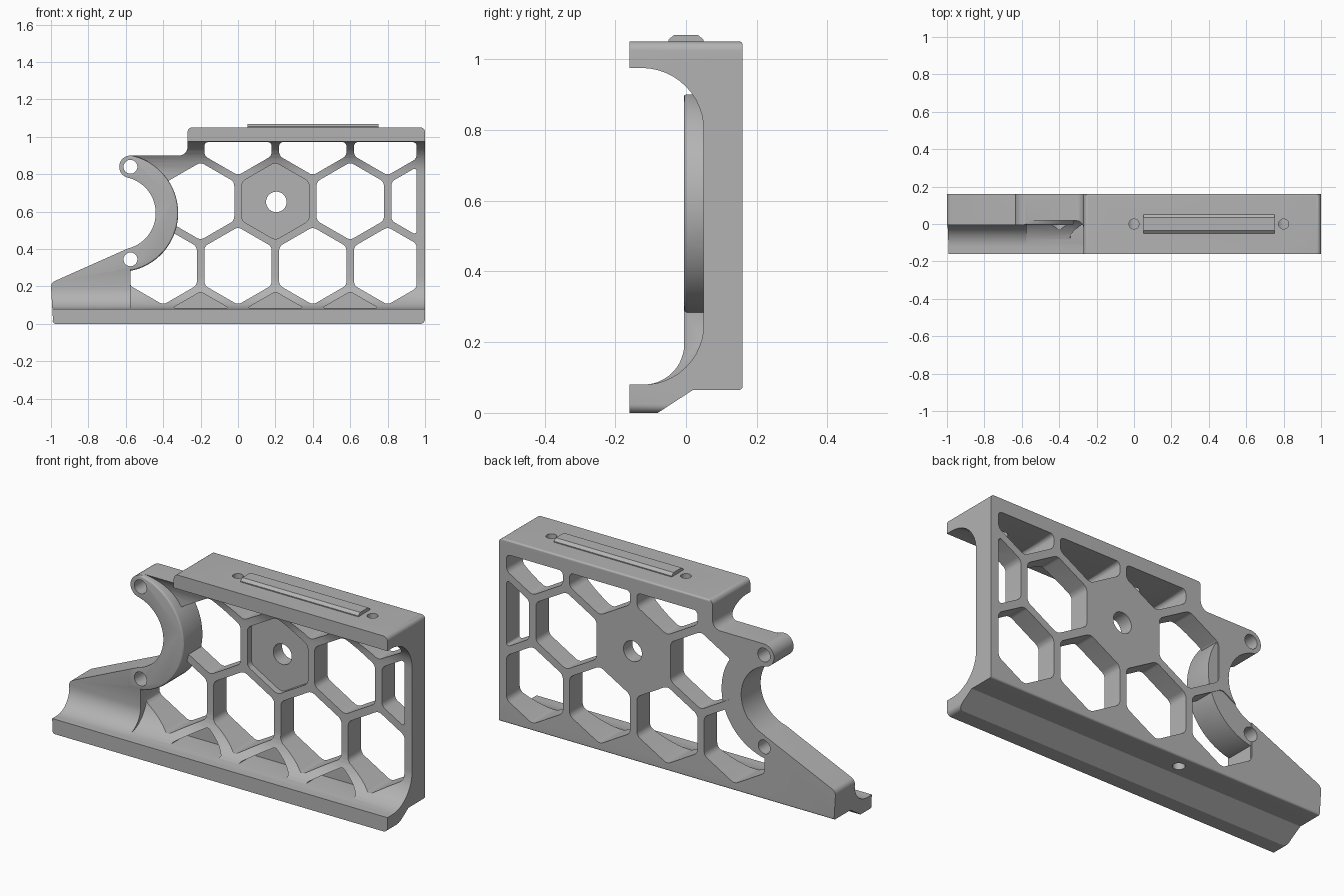
import bpy, bmesh
from math import sin, cos, radians, sqrt
from mathutils import Vector

if "Cube" in bpy.data.objects:
    bpy.data.objects.remove(bpy.data.objects["Cube"])

grey = bpy.data.materials.new("plain_grey")
grey.use_nodes = True
grey.diffuse_color = (0.45, 0.45, 0.45, 1)
grey.node_tree.nodes["Principled BSDF"].inputs["Base Color"].default_value = (0.45, 0.45, 0.45, 1)


def arc(cx, cy, r, a, b, n=32):
    """Points on a circular arc, in degrees."""
    return [(cx + r * cos(radians(a + (b - a) * i / n)),
             cy + r * sin(radians(a + (b - a) * i / n))) for i in range(n + 1)]


def rounded(pts, default=0.0, n=6):
    """Replace corners by circular fillets; a third value is the tangent length."""
    out = []
    for i, p in enumerate(pts):
        t = p[2] if len(p) > 2 else default
        P = Vector(p[:2])
        A, B = Vector(pts[i - 1][:2]) - P, Vector(pts[(i + 1) % len(pts)][:2]) - P
        t = min(t, 0.48 * A.length, 0.48 * B.length) if default else t
        if t <= 0:
            out.append(tuple(P))
            continue
        w = sin(A.angle(B) / 2)
        A, B = P + A.normalized() * t, P + B.normalized() * t
        for k in range(n + 1):
            s = k / n
            c = ((1 - s) ** 2, 2 * s * (1 - s) * w, s * s)
            out.append(tuple((A * c[0] + P * c[1] + B * c[2]) / sum(c)))
    return out


def clip(pts, axis, limit, sign):
    """Keep the side of a polygon where sign * coordinate <= sign * limit."""
    out = []
    for i, q in enumerate(pts):
        p = pts[i - 1]
        dp, dq = sign * (p[axis] - limit), sign * (q[axis] - limit)
        if dp * dq < 0:
            f = dp / (dp - dq)
            out.append((p[0] + f * (q[0] - p[0]), p[1] + f * (q[1] - p[1])))
        if dq <= 0:
            out.append(q)
    return out


def prism(name, loops, axis, a, b, bevel=0.0):
    """Extrude 2D outlines along an axis from a to b."""
    place = {"x": lambda u, v: (a, u, v), "y": lambda u, v: (u, a, v),
             "z": lambda u, v: (u, v, a)}[axis]
    step = Vector([(b - a) * (axis == k) for k in "xyz"])
    bm = bmesh.new()
    for loop in loops:
        face = bm.faces.new([bm.verts.new(place(*p)) for p in loop])
        rim = list(face.edges)
        made = bmesh.ops.extrude_face_region(bm, geom=[face], use_keep_orig=True)["geom"]
        bmesh.ops.translate(bm, vec=step, verts=[v for v in made if isinstance(v, bmesh.types.BMVert)])
        if bevel:
            bmesh.ops.bevel(bm, geom=rim, offset=bevel, segments=3, profile=0.5, affect="EDGES")
    bmesh.ops.recalc_face_normals(bm, faces=bm.faces)
    mesh = bpy.data.meshes.new(name)
    bm.to_mesh(mesh)
    bm.free()
    obj = bpy.data.objects.new(name, mesh)
    bpy.context.collection.objects.link(obj)
    mesh.materials.append(grey)
    return obj


def combine(target, tool, operation):
    mod = target.modifiers.new("combine", "BOOLEAN")
    mod.object, mod.operation, mod.solver = tool, operation, "EXACT"
    bpy.context.view_layer.objects.active = target
    bpy.ops.object.modifier_apply(modifier=mod.name)
    bpy.data.objects.remove(tool)


# honeycomb layout
PITCH, ROW, Z0 = 0.4, 0.346, 0.31
RADIUS = 0.36 / sqrt(3)


def cell(x, row):
    return [(x + RADIUS * sin(radians(60 * k)), Z0 + ROW * row + RADIUS * cos(radians(60 * k)))
            for k in range(6)]


# channel-shaped body: top plate, back web and lower lip
channel = rounded([
    (-0.16, 0), (-0.08, 0), (0.02, 0.065), (0.16, 0.065, 0.01), (0.16, 1.05, 0.01),
    (-0.16, 1.05), (-0.16, 0.975), (0.05, 0.975, 0.175), (0.05, 0.08, 0.17), (-0.16, 0.08)], n=12)
body = prism("bracket_body", [channel], "x", -1.05, 1.05)

# honeycomb windows
windows = []
for row, xs in ((0, (-0.4, 0, 0.4, 0.8)), (1, (-0.2, 0.6, 1.0)), (2, (0, 0.4, 0.8))):
    for x in xs:
        shape = clip(clip(cell(x, row), 0, 0.955, 1), 1, 0.972, 1)
        windows.append(rounded(shape, 0.022))
combine(body, prism("window_cutter", windows, "y", -0.3, 0.3), "DIFFERENCE")

# shallow pockets along the lower fillet
pockets = [rounded(clip(cell(x, -1), 1, 0.084, -1), 0.015) for x in (-0.2, 0.2, 0.6)]
combine(body, prism("pocket_cutter", pockets, "y", -0.3, 0.05), "DIFFERENCE")

# hexagonal recess in the one closed cell
combine(body, prism("recess_cutter", [rounded(cell(0.2, 1), 0.022)], "y", -0.3, 0.085), "DIFFERENCE")

# thick foot at the open end
foot = rounded([(0.155, 0.075), (0.155, 0.5), (-0.005, 0.5), (-0.005, 0.08, 0.115),
                (-0.125, 0.08), (-0.125, 0.075)], n=12)
combine(body, prism("foot", [foot], "x", -1.05, -0.575), "UNION")

# raised crescent clamp
CX, CZ, HOLE_DZ = -0.635, 0.5925, 0.2475
crescent = arc(CX, CZ, 0.315, -95, 98, 48) + arc(CX, CZ, 0.185, 98, -95, 48)
combine(body, prism("crescent", [crescent], "y", -0.006, 0.155, 0.012), "UNION")

# trim everything to the side outline
outline = rounded([(-1, 0, 0.025), (1, 0, 0.025), (1, 1.05, 0.025), (-0.27, 1.05, 0.025),
                   (-0.27, 0.9, 0.045), (-0.575, 0.9)])
outline += arc(-0.575, CZ + HOLE_DZ, 0.06, 90, 256.4, 24)[1:]
outline += arc(CX, CZ, 0.195, 76.4, -76.4, 40)[1:]
outline += rounded([(-0.58, 0.408), (-1, 0.22, 0.02), (-1, 0.1)])[1:-1]
combine(body, prism("outline_trim", [outline], "y", -0.3, 0.3), "INTERSECT")

# bolt holes
holes = [arc(-0.575, CZ + s * HOLE_DZ, 0.037, 0, 348.75, 31) for s in (-1, 1)]
holes.append(arc(0.205, 0.652, 0.055, 0, 348.75, 31))
combine(body, prism("cross_holes", holes, "y", -0.3, 0.3), "DIFFERENCE")
top_holes = [arc(x, 0, 0.027, 0, 345, 23) for x in (0, 0.8)]
combine(body, prism("top_holes", top_holes, "z", 0.9, 1.2), "DIFFERENCE")
combine(body, prism("bottom_hole", [arc(-0.2, 0.085, 0.03, 0, 345, 23)], "z", 0, 0.13), "DIFFERENCE")

# low rail on the top plate, with sloped shoulders
rail_section = [(-0.05, 1.045), (0.05, 1.045), (0.05, 1.055), (0.034, 1.068), (-0.034, 1.068), (-0.05, 1.055)]
rail = prism("top_rail", [rail_section], "x", 0.05, 0.75)

bpy.ops.object.select_all(action="DESELECT")
for obj in (body, rail):
    obj.select_set(True)
bpy.context.view_layer.objects.active = body
bpy.ops.object.shade_smooth_by_angle(angle=radians(28))
